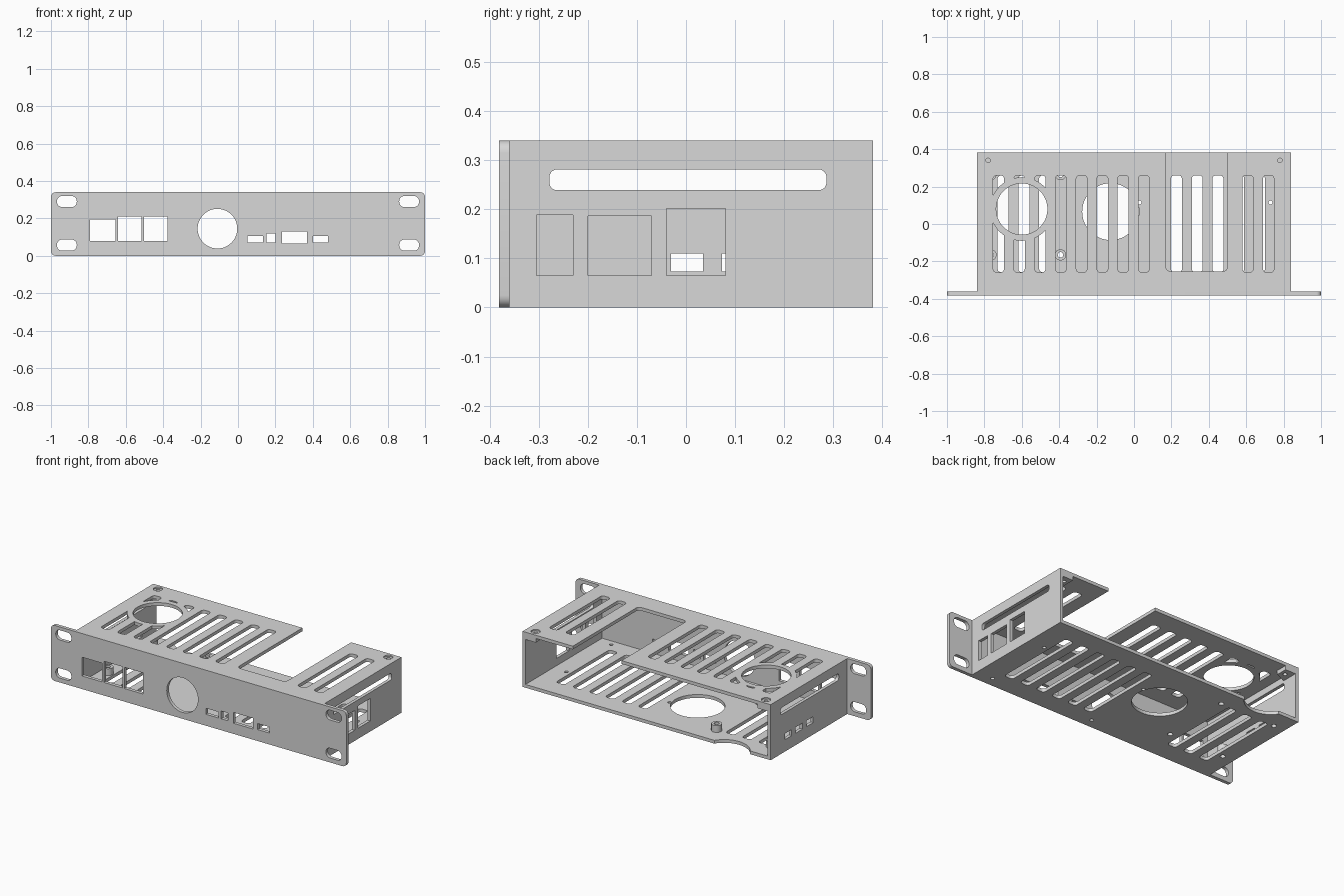
import bpy, bmesh, math

if "Cube" in bpy.data.objects:
    bpy.data.objects.remove(bpy.data.objects["Cube"])

METAL = bpy.data.materials.new("light_grey")
METAL.diffuse_color = (0.69, 0.69, 0.69, 1)
METAL.use_nodes = True
METAL.node_tree.nodes["Principled BSDF"].inputs["Base Color"].default_value = METAL.diffuse_color


def rect(u0, u1, v0, v1, r=0.0, n=6):
    """Rectangle outline with optional rounded corners."""
    if r == 0:
        return [(u0, v0), (u1, v0), (u1, v1), (u0, v1)]
    pts = []
    corners = [(u1 - r, v1 - r), (u0 + r, v1 - r), (u0 + r, v0 + r), (u1 - r, v0 + r)]
    for k, (cu, cv) in enumerate(corners):
        for i in range(n + 1):
            a = math.pi / 2 * (k + i / n)
            pts.append((cu + r * math.cos(a), cv + r * math.sin(a)))
    return pts


def circle(u, v, r, n=48):
    return [(u + r * math.cos(2 * math.pi * i / n),
             v + r * math.sin(2 * math.pi * i / n)) for i in range(n)]


def prism(name, outlines, axis, lo, hi):
    """Extrude one or more outlines along an axis into one object."""
    place = {'x': lambda u, v, w: (w, u, v),
             'y': lambda u, v, w: (u, w, v),
             'z': lambda u, v, w: (u, v, w)}[axis]
    bm = bmesh.new()
    for pts in outlines:
        a = [bm.verts.new(place(u, v, lo)) for u, v in pts]
        b = [bm.verts.new(place(u, v, hi)) for u, v in pts]
        bm.faces.new(a[::-1])
        bm.faces.new(b)
        for i in range(len(a)):
            j = (i + 1) % len(a)
            bm.faces.new((a[i], a[j], b[j], b[i]))
    bmesh.ops.recalc_face_normals(bm, faces=bm.faces)
    me = bpy.data.meshes.new(name)
    bm.to_mesh(me)
    bm.free()
    me.materials.append(METAL)
    ob = bpy.data.objects.new(name, me)
    bpy.context.collection.objects.link(ob)
    return ob


def select(ob):
    bpy.ops.object.select_all(action='DESELECT')
    ob.select_set(True)
    bpy.context.view_layer.objects.active = ob


def combine(ob, tool, operation='DIFFERENCE'):
    select(ob)
    m = ob.modifiers.new("bool", 'BOOLEAN')
    m.operation = operation
    m.solver = 'EXACT'
    m.object = tool
    bpy.ops.object.modifier_apply(modifier=m.name)
    bpy.data.objects.remove(tool)


def cut(ob, outlines, axis, lo=-2, hi=2):
    combine(ob, prism("cutter", outlines, axis, lo, hi))


def finish(ob):
    select(ob)
    bpy.ops.object.shade_smooth_by_angle(angle=math.radians(30))


W, T, H = 0.84, 0.02, 0.34          # half width, wall thickness, height
FRONT, BACK = -0.36, 0.381          # body depth range


def vent(x):
    return rect(x - 0.029, x + 0.029, -0.258, 0.26, 0.018)


# Front rack panel with ears, sockets, dial hole and small ports
panel = prism("front_panel", [rect(-1, 1, 0, H, 0.025)], 'y', -0.381, FRONT)
holes = [rect(s * 0.915 - 0.053, s * 0.915 + 0.053, z - 0.03, z + 0.03, 0.028)
         for s in (-1, 1) for z in (0.057, 0.29)]
holes += [rect(-0.79, -0.655, 0.08, 0.195), rect(-0.642, -0.517, 0.08, 0.21),
          rect(-0.503, -0.378, 0.08, 0.21), circle(-0.11, 0.145, 0.106),
          rect(0.05, 0.135, 0.07, 0.107), rect(0.153, 0.20, 0.07, 0.118),
          rect(0.235, 0.37, 0.065, 0.131), rect(0.40, 0.48, 0.07, 0.107)]
cut(panel, holes, 'y')
finish(panel)

# Top plate: vents, open rear bay, fan ring and screw holes
top = prism("top_plate", [rect(-W, W, FRONT, BACK)], 'z', H - T, H)
vents = [vent(-0.28 + 0.111 * k) for k in (-4, -3, -2, -1, 0, 1, 2, 3, 8, 9)]
cut(top, vents + [rect(0.17, 0.50, -0.253, 0.6, 0.025)], 'z')
combine(top, prism("fan_ring", [circle(-0.6, 0.08, 0.17)], 'z', H - T, H), 'UNION')
screws = [(-0.78, 0.34), (0.78, 0.34)]
cut(top, [circle(-0.6, 0.08, 0.137)] + [circle(x, y, 0.012, 16) for x, y in screws], 'z')
cut(top, [circle(x, y, 0.026, 24) for x, y in screws], 'z', H - 0.008, H + 0.1)
finish(top)

# Corner lugs below the rear screws
for side, (x, y) in zip(("left", "right"), screws):
    s = -1 if x < 0 else 1
    lug = prism(side + "_screw_lug", [[(s * (W - T), BACK), (s * (W - T), 0.28),
                (s * 0.75, 0.31), (s * 0.75, BACK)]], 'z', H - T - 0.025, H - T)
    cut(lug, [circle(x, y, 0.012, 16)], 'z')
    finish(lug)

# Bottom plate: vents, round opening, rear cable notch and mounting holes
bottom = prism("bottom_plate", [rect(-W, W, FRONT, BACK)], 'z', 0, T)
cut(bottom, [vent(0.116 + 0.111 * k) for k in range(6)], 'z')
cut(bottom, [vent(-0.70 + 0.111 * k) for k in range(3)], 'z')
cut(bottom, [circle(-0.125, 0.066, 0.152)], 'z')
cut(bottom, [circle(-0.58, 0.46, 0.145)], 'z')
cut(bottom, [circle(x, y, 0.011, 16) for x in (0.03, 0.73) for y in (-0.32, 0.115)], 'z')

# Hollow board standoffs joined to the floor
posts = [(x, y) for x in (-0.765, -0.393) for y in (-0.165, 0.265)]
combine(bottom, prism("standoffs", [circle(x, y, 0.03, 24) for x, y in posts],
                      'z', 0, 0.062), 'UNION')
cut(bottom, [circle(x, y, 0.015, 16) for x, y in posts], 'z')
finish(bottom)

# Side walls: long vent on both, different connector openings
long_vent = rect(-0.278, 0.286, 0.239, 0.281, 0.015)
openings = {
    "right": [rect(-0.305, -0.23, 0.065, 0.188), rect(-0.20, -0.07, 0.065, 0.186),
              rect(-0.04, 0.08, 0.065, 0.202)],
    "left": [rect(y, y + 0.066, 0.073, 0.11) for y in (-0.031, 0.073, 0.177)],
}
for side, s in (("left", -1), ("right", 1)):
    wall = prism(side + "_wall", [rect(FRONT, BACK, T, H - T)], 'x',
                 s * (W - T), s * W)
    cut(wall, openings[side] + [long_vent], 'x')
    finish(wall)
